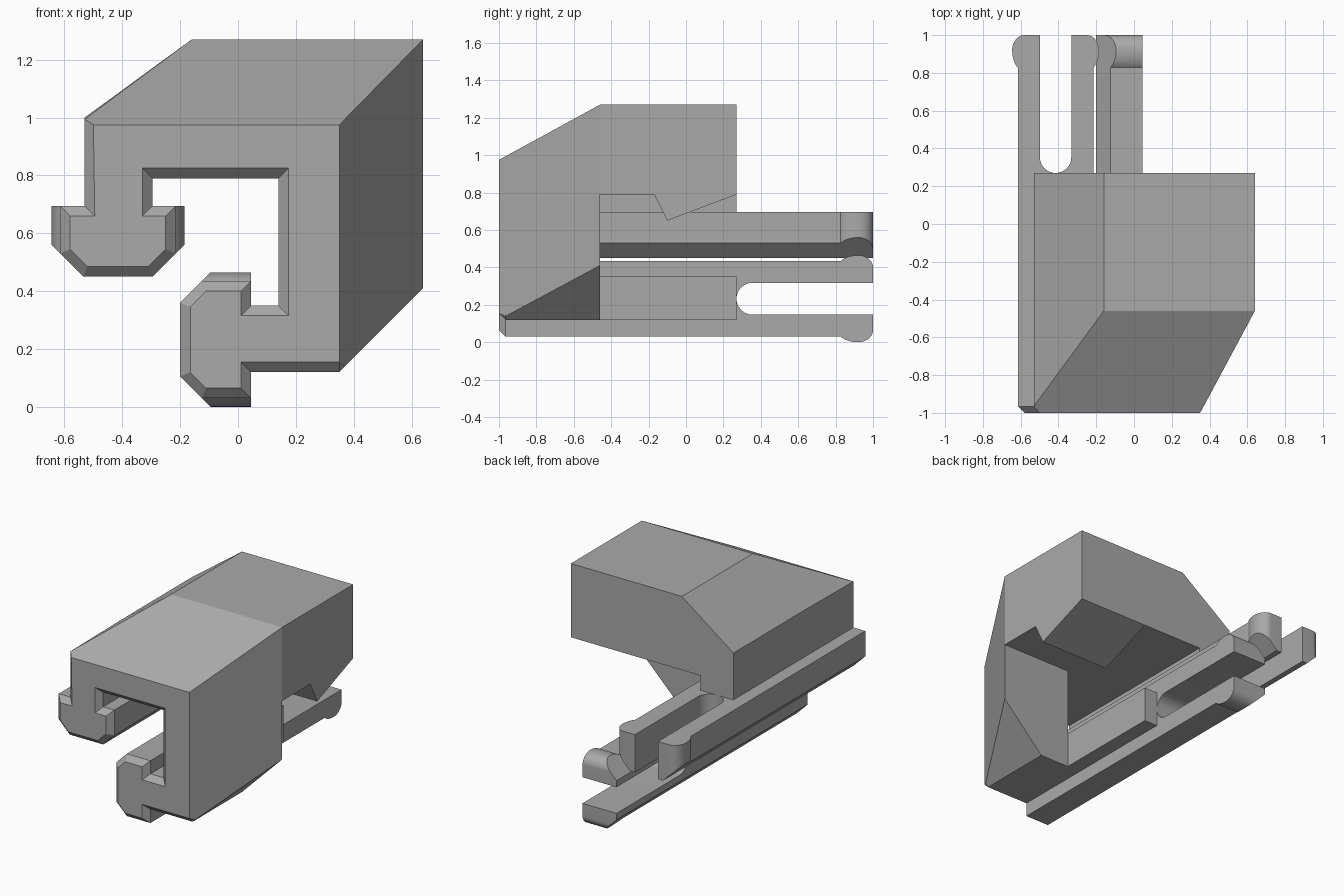
import bpy, bmesh, math
from mathutils import Vector

cube = bpy.data.objects.get("Cube")
if cube:
    bpy.data.objects.remove(cube)

grey = bpy.data.materials.new("plain_grey")
grey.use_nodes = True
grey.diffuse_color = (0.4, 0.4, 0.4, 1)
grey.node_tree.nodes["Principled BSDF"].inputs["Base Color"].default_value = (0.4, 0.4, 0.4, 1)


def loft(name, rings):
    """Skin equal-length rings of 3D points and cap both ends."""
    bm = bmesh.new()
    rows = [[bm.verts.new(p) for p in ring] for ring in rings]
    n = len(rows[0])
    for a, b in zip(rows, rows[1:]):
        for i in range(n):
            j = (i + 1) % n
            bm.faces.new((a[i], a[j], b[j], b[i]))
    bm.faces.new(rows[0])
    bm.faces.new(rows[-1])
    bmesh.ops.remove_doubles(bm, verts=bm.verts, dist=1e-4)
    bmesh.ops.recalc_face_normals(bm, faces=bm.faces)
    mesh = bpy.data.meshes.new(name)
    bm.to_mesh(mesh)
    bm.free()
    mesh.materials.append(grey)
    obj = bpy.data.objects.new(name, mesh)
    bpy.context.collection.objects.link(obj)
    return obj


def at_y(points, y):
    return [(x, y, z) for x, z in points]


def inset(points, i, d):
    """Mitred inward offset of one point of a clockwise outline."""
    p, q, r = (Vector(points[k]) for k in (i - 1, i, i + 1))
    n1, n2 = (Vector((e.y, -e.x)).normalized() for e in (q - p, r - q))
    return tuple(q + (n1 + n2) * d / (1 + n1.dot(n2)))


FRONT, CHAMFER, STEP, BACK = -1, -0.965, -0.46, 0.27
EDGE = 0.035

# Hooked outline: lower rail, column, ceiling, upper rail
hooks = [(0.045, 0.12), (0.045, 0.03), (-0.125, 0.03), (-0.2, 0.105),
         (-0.2, 0.36), (-0.125, 0.435), (0.045, 0.435), (0.045, 0.35),
         (0.14, 0.35), (0.14, 0.79), (-0.295, 0.79), (-0.295, 0.695),
         (-0.215, 0.695), (-0.215, 0.53), (-0.295, 0.45), (-0.535, 0.45),
         (-0.615, 0.53), (-0.615, 0.695), (-0.53, 0.695)]
foot = (0.35, 0.12)
shell_mid = [(-0.53, 0.994), (-0.53, 0.994), (0.369, 0.994), (0.369, 0.139)]
shell_rear = [(-0.53, 1.0), (-0.16, 1.27), (0.64, 1.27), (0.64, 0.41)]
shell_front = [(-0.5, 0.975), (-0.5, 0.975), (0.35, 0.975), (0.35, 0.155)]

# Front section with bevelled face and flaring shell
mid = [foot] + hooks + shell_mid
face = [(0.35, 0.155)] + [inset(mid, i, EDGE) for i in range(1, len(hooks) + 1)] + shell_front
loft("front_body", [at_y(face, FRONT), at_y(mid, CHAMFER),
                    at_y([foot] + hooks + shell_rear, STEP)])

# Rear section: roof with upper rail, and the separate lower rail
roof = [(0.64, 0.79)] + hooks[10:] + shell_rear[:3]
loft("rear_roof", [at_y(roof, STEP), at_y(roof, BACK)])
lower = [(0.14, 0.12)] + hooks[:9]
loft("lower_rail", [at_y(lower, STEP), at_y(lower, BACK)])

# Wedge catch hanging below the roof
wedge = [(-0.17, 0.79), (-0.1, 0.65), (BACK, 0.79)]
loft("wedge_catch", [[(x, y, z) for y, z in wedge] for x in (0.14, 0.64)])


def fork_outline(half, bump, slot):
    """Slotted fork with bulged tips, as (y, offset) pairs."""
    side = [(BACK - 0.01, half)]
    b = 0.065
    start = math.pi - math.asin((half - bump + b) / b)
    for k in range(17):
        t = start * (1 - k / 16)
        a = 0.08 if t < math.pi / 2 else 0.11
        side.append((0.92 + a * math.cos(t), bump - b + b * math.sin(t)))
    side.append((1, slot))
    for k in range(9):
        t = math.pi / 2 * (1 + k / 8)
        side.append((BACK + slot + slot * math.cos(t), slot * math.sin(t)))
    return side + [(y, -v) for y, v in reversed(side[:-1])]


def fork(name, section, cutter_rings):
    """Rail section trimmed by the fork outline."""
    obj = loft(name, [at_y(section, BACK - 0.01), at_y(section, 1.01)])
    cutter = loft(name + "_cutter", cutter_rings)
    cutter.hide_render = True
    mod = obj.modifiers.new("trim", "BOOLEAN")
    mod.operation = "INTERSECT"
    mod.solver = "EXACT"
    mod.object = cutter
    bpy.ops.object.select_all(action="DESELECT")
    bpy.context.view_layer.objects.active = obj
    obj.select_set(True)
    bpy.ops.object.modifier_apply(modifier=mod.name)
    bpy.data.objects.remove(cutter)
    bpy.ops.object.shade_smooth_by_angle(angle=math.radians(25))


# Spring forks at the rear of both rails
upper_section = [(-0.185, 0.695), (-0.185, 0.56), (-0.295, 0.45),
                 (-0.535, 0.45), (-0.645, 0.56), (-0.645, 0.695)]
lower_section = [(0.045, 0), (-0.095, 0), (-0.2, 0.105),
                 (-0.2, 0.36), (-0.095, 0.465), (0.045, 0.465)]
outline = fork_outline(0.2, 0.23, 0.083)
fork("upper_fork", upper_section,
     [[(-0.415 + v, y, z) for y, v in outline] for z in (0.3, 0.9)])
outline = fork_outline(0.2025, 0.2325, 0.085)
fork("lower_fork", lower_section,
     [[(x, y, 0.2325 + v) for y, v in outline] for x in (-0.4, 0.2)])
